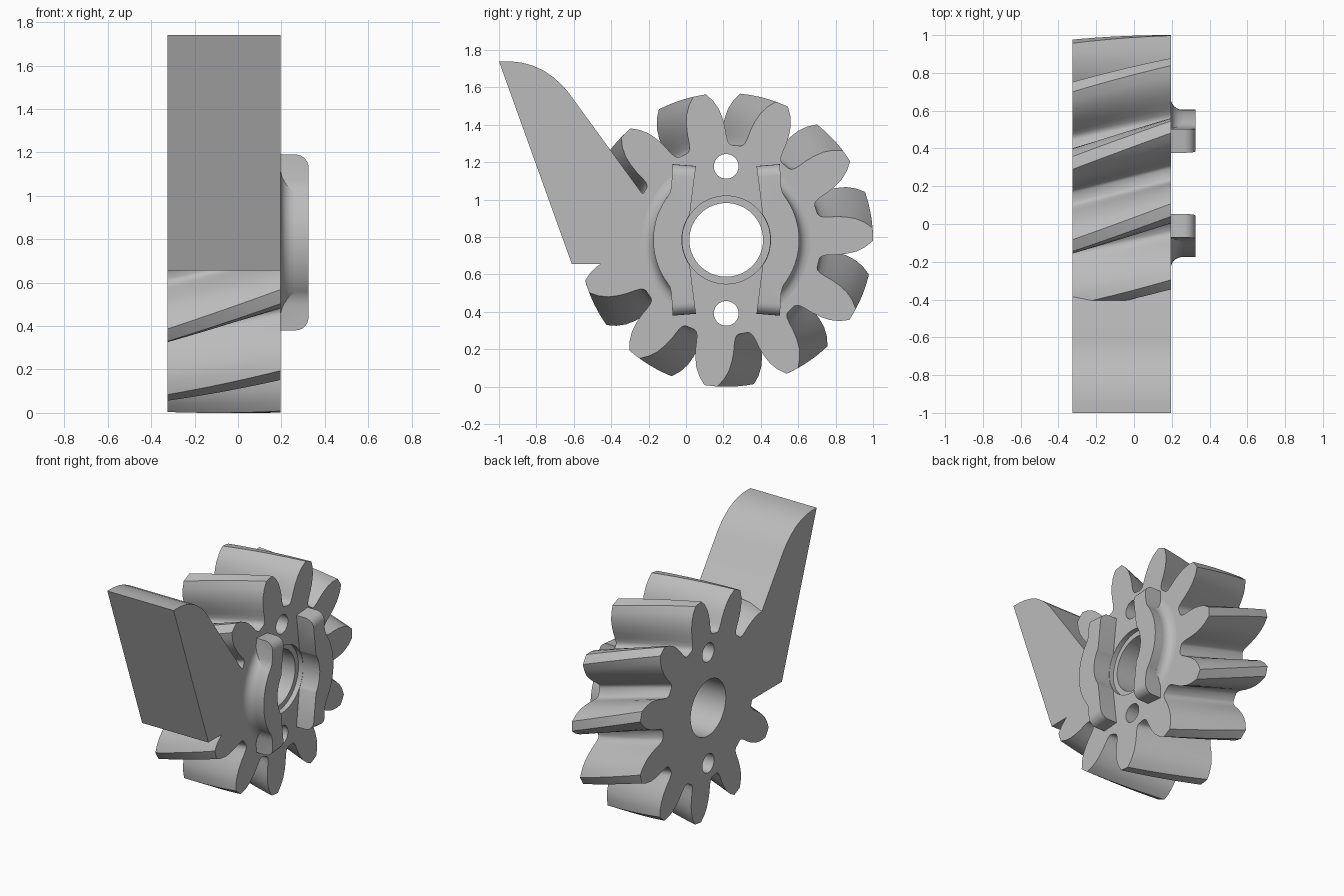
import bpy, bmesh
from math import radians, sin, cos

cube = bpy.data.objects.get("Cube")
if cube:
    bpy.data.objects.remove(cube)

CY, CZ = 0.215, 0.785          # gear axis
BACK, FACE, TOP = -0.325, 0.195, 0.325
TEETH, TWIST = 11, radians(14.4)

grey = bpy.data.materials.new("plain grey")
grey.use_nodes = True
grey.diffuse_color = (0.5, 0.5, 0.5, 1)
grey.node_tree.nodes["Principled BSDF"].inputs["Base Color"].default_value = (0.5, 0.5, 0.5, 1)


def polar(r, deg):
    return r * cos(radians(deg)), r * sin(radians(deg))


def arc(r, start, end, steps):
    return [polar(r, start + (end - start) * i / steps) for i in range(steps + 1)]


def finish(name, bm):
    bmesh.ops.recalc_face_normals(bm, faces=bm.faces)
    mesh = bpy.data.meshes.new(name)
    bm.to_mesh(mesh)
    bm.free()
    mesh.materials.append(grey)
    obj = bpy.data.objects.new(name, mesh)
    bpy.context.collection.objects.link(obj)
    return obj


def loft(rings):
    """Closed solid through rings of (x, y, z) points."""
    bm = bmesh.new()
    loops = [[bm.verts.new(p) for p in ring] for ring in rings]
    for a, b in zip(loops, loops[1:]):
        for i in range(len(a)):
            j = (i + 1) % len(a)
            bm.faces.new((a[i], a[j], b[j], b[i]))
    bm.faces.new(loops[0][::-1])
    bm.faces.new(loops[-1])
    return bm


def prism(outline, x0, x1, twist=0, steps=1):
    """Extrude an outline about the gear axis along x, turning by twist at x0."""
    rings = []
    for s in range(steps + 1):
        t = s / steps
        c, n = cos(twist * (1 - t)), sin(twist * (1 - t))
        rings.append([(x0 + (x1 - x0) * t, CY + u * c - v * n, CZ + u * n + v * c)
                      for u, v in outline])
    return loft(rings)


def activate(obj):
    bpy.ops.object.select_all(action='DESELECT')
    obj.select_set(True)
    bpy.context.view_layer.objects.active = obj


def smooth(obj, angle=32):
    activate(obj)
    bpy.ops.object.shade_smooth_by_angle(angle=radians(angle))


def cut(obj, u, v, r, x0, x1):
    """Drill a round hole along x."""
    circle = [(u + a, v + b) for a, b in arc(r, 0, 360, 64)[:-1]]
    cutter = finish("hole_cutter", prism(circle, x0, x1))
    cutter.hide_render = True
    mod = obj.modifiers.new("hole", 'BOOLEAN')
    mod.operation, mod.solver, mod.object = 'DIFFERENCE', 'EXACT', cutter
    activate(obj)
    bpy.ops.object.modifier_apply(modifier=mod.name)
    bpy.data.objects.remove(cutter)


# Helical gear: one tooth flank as (radius, half angle), mirrored and repeated
flank = [(0.508, 13.6), (0.515, 12.2), (0.53, 11.2), (0.56, 10.4), (0.6, 9.8),
         (0.65, 8.7), (0.7, 7.2), (0.745, 5.1), (0.785, 2.5)]
tooth = [(r, -a) for r, a in flank] + [(0.785, 0)] + [(r, a) for r, a in flank[::-1]]
outline = [polar(r, 2.2 + a + 360 * k / TEETH) for k in range(TEETH) for r, a in tooth]
gear = finish("helical_gear", prism(outline, BACK, FACE, TWIST, 10))

# Bore, shallow counterbore and two pin holes
cut(gear, 0, 0, 0.197, -0.5, 0.5)
cut(gear, 0, 0, 0.235, 0.16, 0.5)
for side in (1, -1):
    cut(gear, 0, side * 0.393, 0.066, -0.5, 0.5)
smooth(gear)

# Arm: wedge with a rounded crest, rooted in the gear
arm_points = [(-1, 1.74), (-0.61, 0.655), (-0.27, 0.655), (-0.17, 0.75),
              (-0.17, 0.98), (-0.24, 1.04), (-0.63, 1.575), (-0.665, 1.615),
              (-0.71, 1.655), (-0.76, 1.69), (-0.82, 1.717), (-0.88, 1.733),
              (-0.94, 1.74)]
arm = finish("arm", prism([(y - CY, z - CZ) for y, z in arm_points], BACK, FACE))
smooth(arm)

# Pair of raised ridges with rounded ends and a flared outer base
upper = [(0.315, 0.229), (0.302, 0.25), (0.293, 0.285), (0.287, 0.405), (0.162, 0.395)]
lower = [(u, -v) for u, v in upper[::-1]]
ridge = arc(0.39, -34, 34, 20) + upper + arc(0.237, 34.7, -34.7, 20) + lower
flare = [(0.37, FACE - 0.01), (0.45, FACE - 0.01)]
flare += [(0.45 - 0.06 * sin(radians(a)), FACE + 0.06 * (1 - cos(radians(a))))
          for a in range(0, 91, 15)]
flare.append((0.37, FACE + 0.06))

for name, side in (("rear", 1), ("front", -1)):
    bm = prism([(u * side, v) for u, v in ridge], FACE - 0.01, TOP)
    ends = [e for e in bm.edges if all(v.co.x > TOP - 0.01 and abs(v.co.z - CZ) > 0.39
                                       for v in e.verts)]
    bmesh.ops.bevel(bm, geom=ends, offset=0.06, segments=6, profile=0.5, affect='EDGES')
    smooth(finish(name + "_ridge", bm))

    rings = []
    for k in range(25):
        c, s = polar(1, -49 + 98 * k / 24)
        rings.append([(x, CY + side * r * c, CZ + r * s) for r, x in flare])
    smooth(finish(name + "_ridge_flare", loft(rings)))
